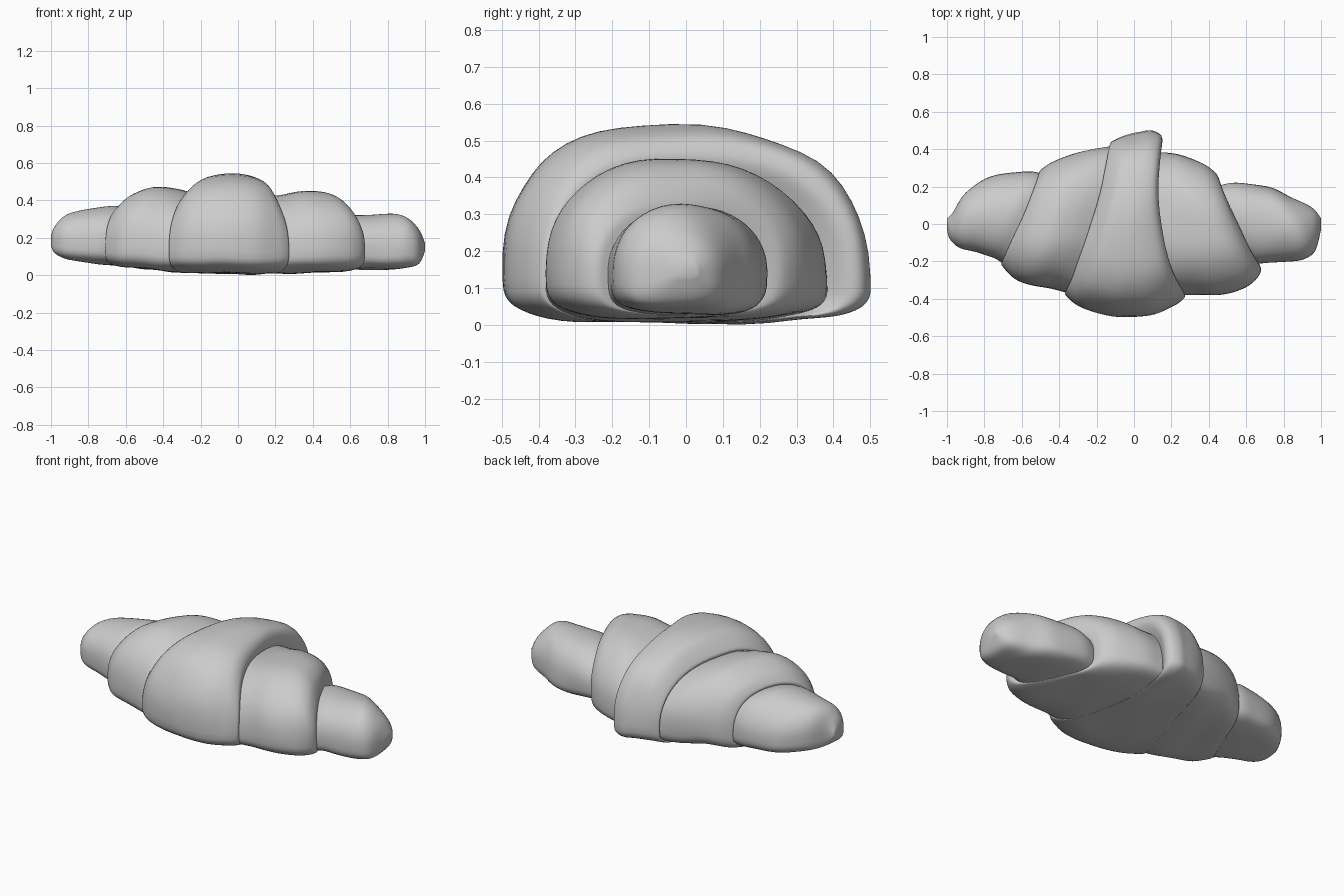
import bpy, bmesh, math
from mathutils import Vector, noise

if "Cube" in bpy.data.objects:
    bpy.data.objects.remove(bpy.data.objects["Cube"])

SIDES, STEPS = 56, 5

# Ring: x at front / crest / back, then front y, back y, top z, bottom z
seam_a = (-.71, -.60, -.50, -.205, .27, .36, .05)
seam_b = (-.36, -.225, -.12, -.365, .42, .43, .015)
seam_c = (.27, .14, .12, -.38, .385, .42, .01)
seam_d = (.67, .56, .46, -.215, .205, .305, .03)

left_tip = [(-1, -1, -1, -.03, .03, .21, .16),
            (-.985, -.98, -.97, -.08, .06, .26, .12),
            (-.93, -.92, -.90, -.13, .17, .32, .09),
            (-.83, -.80, -.77, -.155, .25, .35, .07),
            (-.75, -.67, -.58, -.18, .28, .37, .055), seam_a]
left_roll = [seam_a, (-.705, -.60, -.50, -.225, .285, .38, .045),
             (-.64, -.55, -.44, -.29, .33, .43, .035),
             (-.55, -.44, -.34, -.325, .37, .47, .03),
             (-.44, -.33, -.22, -.345, .40, .46, .018), seam_b]
middle_roll = [seam_b, (-.365, -.225, -.125, -.38, .44, .455, .012),
               (-.29, -.15, -.06, -.44, .47, .53, .01),
               (-.12, -.04, .03, -.49, .49, .545, .008),
               (.08, .06, .09, -.49, .50, .535, .004),
               (.21, .12, .14, -.44, .48, .51, .006),
               (.265, .145, .15, -.40, .44, .465, .008), seam_c]
right_roll = [seam_c, (.34, .22, .20, -.38, .38, .43, .01),
              (.45, .33, .28, -.375, .36, .45, .01),
              (.58, .46, .38, -.345, .32, .44, .015),
              (.65, .53, .44, -.30, .27, .40, .02),
              (.68, .56, .46, -.25, .225, .34, .027), seam_d]
right_tip = [seam_d, (.72, .62, .55, -.21, .22, .32, .035),
             (.82, .78, .72, -.20, .20, .33, .03),
             (.91, .89, .84, -.185, .14, .315, .04),
             (.97, .965, .95, -.14, .09, .25, .06),
             (1, 1, 1, -.03, .03, .17, .13)]


def smooth_rings(rings):
    """Catmull-Rom interpolation between the given rings."""
    out = []
    for i in range(len(rings) - 1):
        p0, p1, p2 = rings[max(i - 1, 0)], rings[i], rings[i + 1]
        p3 = rings[min(i + 2, len(rings) - 1)]
        for k in range(STEPS):
            t = k / STEPS
            out.append([b + .5 * t * (c - a + t * (2 * a - 5 * b + 4 * c - d
                        + t * (3 * (b - c) + d - a)))
                        for a, b, c, d in zip(p0, p1, p2, p3)])
    return out + [rings[-1]]


def spow(v, e):
    return math.copysign(abs(v) ** e, v)


def section(ring):
    """Slanted loaf-shaped cross-section: domed top, flattened base."""
    xf, xt, xb, yf, yb, zt, zb = ring
    hy, yc = (yb - yf) / 2, (yb + yf) / 2
    zw = zb + (zt - zb) * (.46 - .46 * hy)
    e = .98 - .30 * hy
    pts = []
    for j in range(SIDES):
        a = 2 * math.pi * j / SIDES
        c, s = math.cos(a), math.sin(a)
        lean = 0
        if s >= 0:
            u, z = spow(c, e), zw + (zt - zw) * s ** e
            lean = -.16 * hy * hy * s * s
        else:
            u, z = spow(c, .55), zw - (zw - zb) * abs(s) ** .55
        x = xt + (xb - xf) / 2 * u + ((xb + xf) / 2 - xt) * u * u
        p = Vector((x, yc + hy * u + lean, z))
        # gentle hand-rolled unevenness
        n = noise.noise_vector(p * 5) * .009 * min(1, hy * 5)
        p += Vector((n.x * .5, n.y, n.z))
        p.z = max(p.z, 0)
        pts.append(p)
    return pts


def roll(name, rings, cap_first=False, cap_last=False):
    bm = bmesh.new()
    loops = [[bm.verts.new(p) for p in section(r)] for r in smooth_rings(rings)]
    for a, b in zip(loops, loops[1:]):
        for j in range(SIDES):
            k = (j + 1) % SIDES
            bm.faces.new((a[j], a[k], b[k], b[j]))
    if cap_first:
        bm.faces.new(loops[0][::-1])
    if cap_last:
        bm.faces.new(loops[-1])
    for f in bm.faces:
        f.smooth = True
    me = bpy.data.meshes.new(name)
    bm.to_mesh(me)
    bm.free()
    ob = bpy.data.objects.new(name, me)
    bpy.context.collection.objects.link(ob)


# Five wrapped dough layers sharing their seam rings
roll("left_tip", left_tip, cap_first=True)
roll("left_roll", left_roll)
roll("middle_roll", middle_roll)
roll("right_roll", right_roll)
roll("right_tip", right_tip, cap_last=True)
